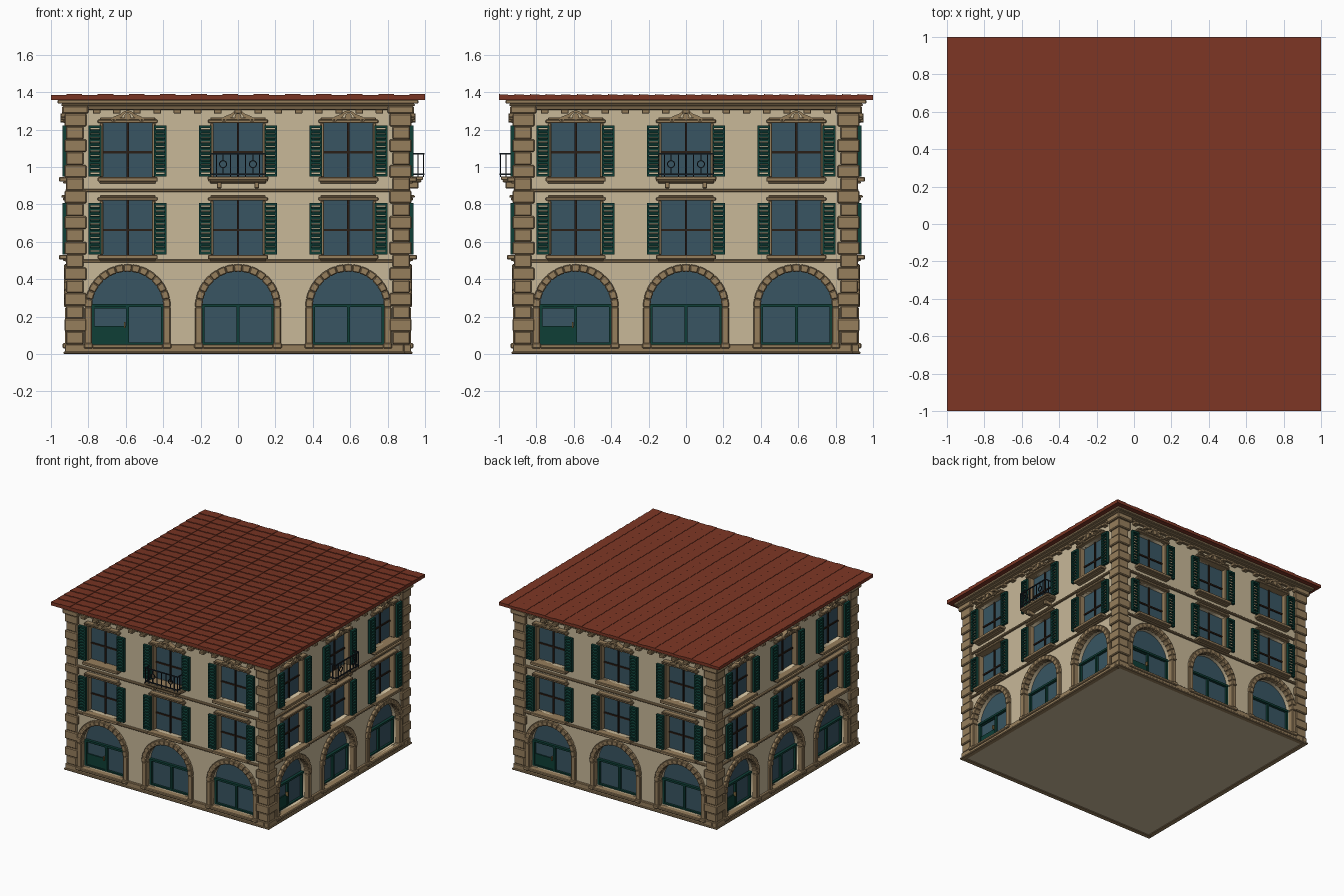
import bpy, bmesh, math
from mathutils import Matrix

if "Cube" in bpy.data.objects:
    bpy.data.objects.remove(bpy.data.objects["Cube"])

def material(name, rgb):
    m = bpy.data.materials.new(name)
    lin = [((c / 255 + 0.055) / 1.055) ** 2.4 if c > 10 else c / 255 / 12.92 for c in rgb]
    m.diffuse_color = (*lin, 1)
    m.use_nodes = True
    m.node_tree.nodes["Principled BSDF"].inputs["Base Color"].default_value = m.diffuse_color
    return m

WALL = material("cream_plaster", (200, 184, 152))
STONE = material("brown_stone", (150, 126, 92))
ROOF = material("red_tile", (122, 53, 36))
GLASS = material("blue_glass", (56, 85, 98))
GREEN = material("dark_green_paint", (14, 62, 54))
WOOD = material("dark_wood", (42, 30, 22))
IRON = material("black_iron", (30, 38, 46))
BRASS = material("brass", (130, 108, 64))

FACE = 0.905                 # wall plane, measured outward from the centre
BAYS = (-0.59, 0.0, 0.59)
parts = {}                   # name -> (bmesh, material, bevel, sides)

def part(name, mat, bevel=0.0, sides=(0, 1, 2, 3)):
    parts[name] = (bmesh.new(), mat, bevel, sides)
    return parts[name][0]

def prism(bm, pts, d0, d1, drop=0.0):
    """Extrude a (u, z) outline from depth d0 out to d1 on the front side."""
    a = [bm.verts.new((u, -d0, z)) for u, z in pts]
    b = [bm.verts.new((u, -d1, z - drop)) for u, z in pts]
    bm.faces.new(a)
    bm.faces.new(b[::-1])
    for i in range(len(a)):
        j = (i + 1) % len(a)
        bm.faces.new((a[j], a[i], b[i], b[j]))

def box(bm, u0, u1, z0, z1, d0, d1, drop=0.0):
    prism(bm, [(u0, z0), (u1, z0), (u1, z1), (u0, z1)], d0, d1, drop)

def ring(bm, u, z, r0, r1, a0, a1, n, d0, d1, sub=1):
    """n wedge blocks along an arc, each with sub segments."""
    for i in range(n):
        angs = [math.radians(a0 + (a1 - a0) * (i + k / sub) / n) for k in range(sub + 1)]
        pts = [(u + r1 * math.cos(t), z + r1 * math.sin(t)) for t in angs]
        pts += [(u + r0 * math.cos(t), z + r0 * math.sin(t)) for t in reversed(angs)]
        prism(bm, pts, d0, d1)

def rect(u0, u1, z0, z1):
    return [(u0, z0), (u1, z0), (u1, z1), (u0, z1)]

def arch(c, r, spring, bottom, n=24):
    arc = [(c + r * math.cos(math.pi * i / n), spring + r * math.sin(math.pi * i / n)) for i in range(n + 1)]
    return [(c - r, bottom), (c + r, bottom)] + arc

def finish(name, mesh, mat, bevel, sides):
    mesh.materials.append(mat)
    for s in sides:
        ob = bpy.data.objects.new(f"{name}_{('front', 'right', 'back', 'left')[s]}", mesh)
        ob.rotation_euler.z = s * math.pi / 2
        bpy.context.collection.objects.link(ob)
        if bevel:
            m = ob.modifiers.new("bevel", 'BEVEL')
            m.width, m.segments, m.limit_method = bevel, 1, 'ANGLE'

def slab(name, mat, half, z0, z1, bevel=0.0):
    bm = bmesh.new()
    box(bm, -half, half, z0, z1, -half, half)
    me = bpy.data.meshes.new(name)
    bmesh.ops.recalc_face_normals(bm, faces=bm.faces)
    bm.to_mesh(me)
    finish(name, me, mat, bevel, (0,))

# wall with window and arch openings, from a filled 2D curve
FLOORS = ((0.53, 0.82), (0.945, 1.235))
cu = bpy.data.curves.new("wall_outline", 'CURVE')
cu.dimensions, cu.fill_mode, cu.extrude = '2D', 'BOTH', 0.0275
loops = [rect(-0.87, 0.87, 0.045, 1.33)]
for c in BAYS:
    loops.append(arch(c, 0.195, 0.25, 0.052))
    loops += [rect(c - 0.135, c + 0.135, z0, z1) for z0, z1 in FLOORS]
for pts in loops:
    sp = cu.splines.new('POLY')
    sp.points.add(len(pts) - 1)
    for p, (u, z) in zip(sp.points, pts):
        p.co = (u, z, 0, 1)
    sp.use_cyclic_u = True
tmp = bpy.data.objects.new("wall_helper", cu)
bpy.context.collection.objects.link(tmp)
wall = bpy.data.meshes.new_from_object(tmp.evaluated_get(bpy.context.evaluated_depsgraph_get()))
bpy.data.objects.remove(tmp)
wall.transform(Matrix.Translation((0, -0.8775, 0)) @ Matrix.Rotation(math.pi / 2, 4, 'X'))
wall.materials.clear()
finish("wall", wall, WALL, 0, range(4))

# core, floor plate, cornice and roof
slab("core", WALL, 0.84, 0.04, 1.34)
slab("floor_plate", WALL, 0.895, 0.005, 0.05)
slab("cornice_band", STONE, 0.925, 1.305, 1.325, 0.004)
slab("cornice_step", STONE, 0.945, 1.325, 1.338, 0.004)
slab("cornice_top", STONE, 0.965, 1.338, 1.359, 0.005)
slab("roof_slab", ROOF, 1.0, 1.358, 1.38)

# roof tiles: tilted rows with alternating columns
tiles = part("roof_tiles", ROOF, 0, (0,))
N = 24
for i in range(N):
    for j in range(N):
        w = 2 / N
        top = 1.381 + 0.003 * (i % 2)
        d0 = -1 + j * w
        box(tiles, -1 + i * w, -1 + (i + 1) * w, 1.372, top, d0, d0 + w, -0.005)

# plinth, corner quoins, string courses, dentils
plinth = part("plinth", STONE, 0.004)
box(plinth, -0.925, 0.885, 0.008, 0.052, 0.885, 0.925)
box(plinth, -0.932, 0.892, 0.0, 0.014, 0.892, 0.932)
quoin = part("quoins", STONE, 0.006)
rows = 18
for i in range(rows):
    h = (1.285 - 0.052) / rows
    z = 0.052 + i * h
    inner, outer = (0.81, 0.928) if i % 2 else (0.825, 0.92)
    box(quoin, -outer, -inner, z, z + h, inner, outer)
box(quoin, -0.94, -0.8, 1.285, 1.327, 0.8, 0.94)
course = part("string_courses", STONE, 0.004)
for z in (0.488, 0.866):
    box(course, -0.83, 0.83, z, z + 0.016, 0.88, 0.922)
dentil = part("dentils", STONE, 0.003)
for i in range(-7, 8):
    box(dentil, i * 0.108 - 0.02, i * 0.108 + 0.02, 1.285, 1.307, 0.89, 0.942)

# arch surrounds and shop fronts
surround = part("arch_surrounds", STONE, 0.005)
shopglass = part("shop_glass", GLASS)
shop = part("shop_frames", GREEN)
for c in BAYS:
    ring(surround, c, 0.25, 0.19, 0.23, 0, 180, 15, 0.88, 0.93, 2)
    for s in (-1, 1):
        a, b = sorted((c + s * 0.19, c + s * 0.23))
        box(surround, a, b, 0.05, 0.25, 0.88, 0.925)
        box(surround, a - 0.004, b + 0.004, 0.03, 0.058, 0.88, 0.938)
    box(surround, c - 0.19, c + 0.19, 0.03, 0.052, 0.88, 0.935)
    prism(shopglass, arch(c, 0.196, 0.25, 0.05), 0.841, 0.852)
    box(shop, c - 0.195, c + 0.195, 0.25, 0.266, 0.845, 0.875)
    box(shop, c - 0.195, c + 0.195, 0.052, 0.062, 0.845, 0.87)
    for u in (-0.186, 0, 0.186):
        box(shop, c + u - 0.008, c + u + 0.008, 0.052, 0.255, 0.845, 0.87)

# door leaf in the left arch
c = BAYS[0]
box(shop, c - 0.18, c, 0.055, 0.15, 0.845, 0.862)
box(shop, c - 0.18, c, 0.242, 0.252, 0.845, 0.862)
handle = part("door_handle", BRASS)
box(handle, c - 0.02, c - 0.012, 0.14, 0.172, 0.86, 0.882)

# windows, sills, lintels and louvred shutters
glass = part("window_glass", GLASS)
bars = part("window_bars", WOOD)
trim = part("window_trim", STONE, 0.004)
shutter = part("shutters", GREEN)
scroll = part("window_crests", STONE)
for c in BAYS:
    for f, (z0, z1) in enumerate(FLOORS):
        box(glass, c - 0.136, c + 0.136, z0, z1, 0.845, 0.872)
        zm = (z0 + z1) / 2 - 0.012
        box(bars, c - 0.006, c + 0.006, z0, z1, 0.865, 0.882)
        box(bars, c - 0.134, c + 0.134, zm - 0.006, zm + 0.006, 0.865, 0.88)
        for s in (-1, 1):
            a, b = sorted((c + s * 0.13, c + s * 0.148))
            box(trim, a, b, z0, z1, 0.87, 0.918)
            a, b = sorted((c + s * 0.141, c + s * 0.208))
            t0, t1 = z0 + 0.003, z1 - 0.013
            for u in (a, b - 0.01):
                box(shutter, u, u + 0.01, t0, t1, 0.916, 0.938)
            for z in (t0, t1 - 0.014):
                box(shutter, a, b, z, z + 0.014, 0.916, 0.938)
            for k in range(1, 11):
                z = t0 + 0.006 + k * (t1 - t0 - 0.014) / 11
                box(shutter, a + 0.008, b - 0.008, z, z + 0.011, 0.918, 0.936, 0.008)
        box(trim, c - 0.16, c + 0.16, z0 - 0.024, z0, 0.87, 0.957)
        box(trim, c - 0.15, c + 0.15, z0 - 0.034, z0 - 0.022, 0.88, 0.935)
        box(trim, c - 0.16, c + 0.16, z1, z1 + 0.018, 0.87, 0.935)
        box(trim, c - 0.148, c + 0.148, z1 + 0.016, z1 + 0.03, 0.87, 0.945)
        if f:
            # carved crest: arched scroll, side volutes and a centre boss
            zc = z1 + 0.022
            ring(scroll, c, zc, 0.032, 0.045, 0, 180, 10, 0.88, 0.94)
            ring(scroll, c, zc + 0.012, 0.0005, 0.018, 0, 360, 10, 0.88, 0.95)
            for s in (-1, 1):
                ring(scroll, c + s * 0.075, zc - 0.004, 0.005, 0.014, 0, 360, 8, 0.88, 0.95)
                prism(scroll, [(c + s * 0.04, zc + 0.005), (c + s * 0.08, zc),
                               (c + s * 0.075, zc + 0.012), (c + s * 0.03, zc + 0.03)], 0.88, 0.943)

# balconies on the front and right sides only
slabs = part("balcony_slab", STONE, 0.004, (0, 1))
box(slabs, -0.162, 0.162, 0.93, 0.95, 0.88, 0.99)
box(slabs, -0.15, 0.15, 0.918, 0.932, 0.88, 0.98)
for u in (-0.1, 0.1):
    box(slabs, u - 0.013, u + 0.013, 0.885, 0.92, 0.88, 0.965)
rail = part("balcony_railing", IRON, 0, (0, 1))
T = 0.003
for z in (0.962, 1.07):
    box(rail, -0.148, 0.148, z - 0.004, z + 0.004, 0.988, 0.996)
    for u in (-0.145, 0.145):
        box(rail, u - T, u + T, z - 0.004, z + 0.004, 0.9, 0.995)
for u in (-0.145, -0.115, -0.04, 0, 0.04, 0.115, 0.145):
    box(rail, u - T, u + T, 0.945, 1.07, 0.989, 0.995)
for u in (-0.08, 0.08):
    ring(rail, u, 1.015, 0.016, 0.022, 0, 360, 14, 0.989, 0.995)
    box(rail, u - T, u + T, 0.962, 0.995, 0.989, 0.995)
    box(rail, u - T, u + T, 1.035, 1.07, 0.989, 0.995)
for u in (-0.145, 0.145):
    for d in (0.935, 0.963):
        box(rail, u - T, u + T, 0.945, 1.07, d - T, d + T)

# turn every part into meshes shared by its sides
for name, (bm, mat, bevel, sides) in parts.items():
    bmesh.ops.recalc_face_normals(bm, faces=bm.faces)
    me = bpy.data.meshes.new(name)
    bm.to_mesh(me)
    bm.free()
    finish(name, me, mat, bevel, sides)
